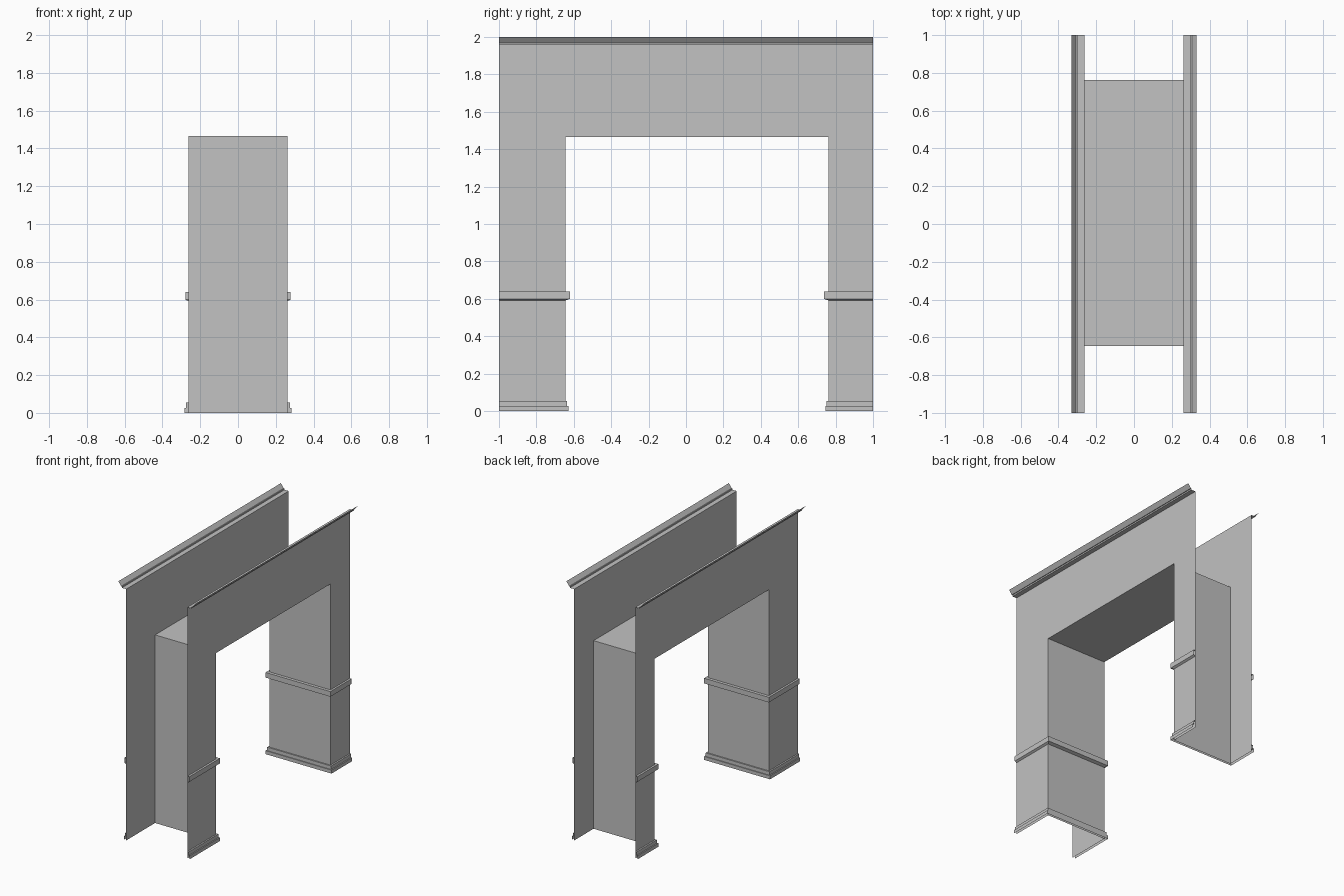
import bpy

if "Cube" in bpy.data.objects:
    bpy.data.objects.remove(bpy.data.objects["Cube"], do_unlink=True)

W = 0.263                     # half depth of the passage
FRONT, REAR = -0.645, 0.762   # opening sides
HEAD, TOP = 1.465, 1.957      # opening height and wall height

grey = bpy.data.materials.new("plain_grey")
grey.use_nodes = True
colour = (0.54, 0.54, 0.54, 1)
grey.diffuse_color = colour
grey.node_tree.nodes["Principled BSDF"].inputs["Base Color"].default_value = colour


def add_mesh(name, verts, faces):
    mesh = bpy.data.meshes.new(name)
    mesh.from_pydata(verts, [], faces)
    mesh.materials.append(grey)
    obj = bpy.data.objects.new(name, mesh)
    bpy.context.scene.collection.objects.link(obj)
    return obj


def sweep(name, path, profile):
    """Path: (x, y, outward x, outward y). Profile, top down: (x offset, y offset, z)."""
    n = len(profile)
    verts = [(x + ox * dx, y + oy * dy, z)
             for x, y, ox, oy in path for dx, dy, z in profile]
    faces = []
    for j in range(len(path) - 1):
        for k in range(n - 1):
            a = j * n + k
            faces.append((a, a + n, a + n + 1, a + 1))
    return add_mesh(name, verts, faces)


# Thin wall sheets on both sides, joined by the lining of the opening
outline = [(-1, 0), (FRONT, 0), (FRONT, HEAD), (REAR, HEAD),
           (REAR, 0), (1, 0), (1, TOP), (-1, TOP)]
count = len(outline)
verts = [(x, y, z) for x in (W, -W) for y, z in outline]
faces = [tuple(range(count)), tuple(reversed(range(count, 2 * count)))]
faces += [(i, i + count, i + 1 + count, i + 1) for i in (1, 2, 3)]
add_mesh("archway_walls", verts, faces)

# Trim profiles
skirting = [(0, 0, 0.054), (0.012, 0.01, 0.054), (0.012, 0.01, 0.027),
            (0.021, 0.017, 0.027), (0.021, 0.017, 0)]
rail = [(0, 0, 0.64), (0.016, 0.024, 0.64), (0.016, 0.024, 0.6), (0, 0, 0.591)]
crown = [(0.068, 0, 2), (0.043, 0, 1.968), (0.037, 0, 1.968),
         (0.037, 0, TOP), (0, 0, TOP)]

# Skirting and rail wrap around each leg
for leg, end, inner, s in (("front", -1, FRONT, 1), ("rear", 1, REAR, -1)):
    wrap = [(-s * W, end, -s, 0), (-s * W, inner, -s, s),
            (s * W, inner, s, s), (s * W, end, s, 0)]
    sweep(leg + "_skirting", wrap, skirting)
    sweep(leg + "_rail", wrap, rail)

# Crown moulding along the top of each wall
for side, s in (("left", 1), ("right", -1)):
    sweep(side + "_crown", [(s * W, s, s, 0), (s * W, -s, s, 0)], crown)
